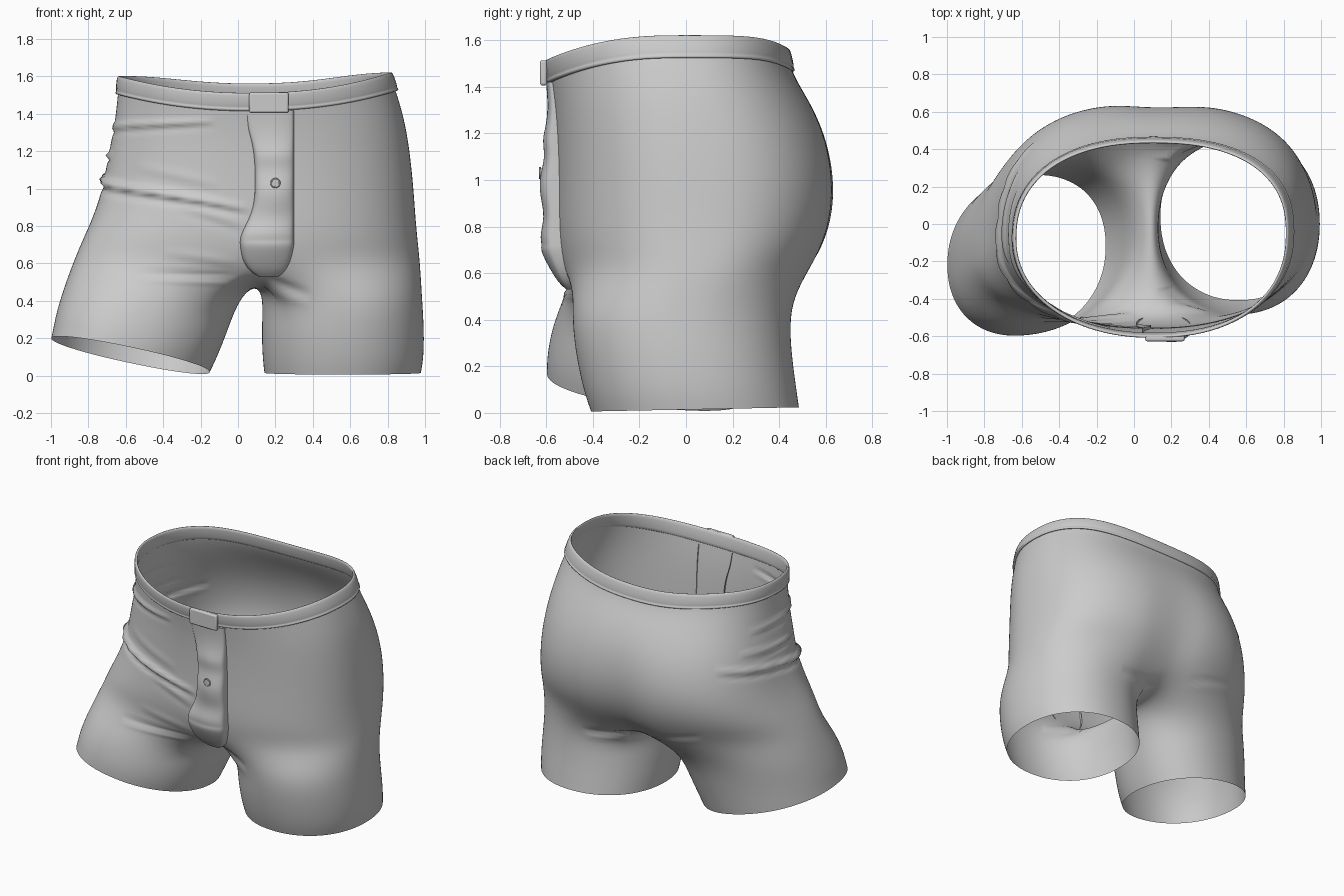
import bpy
from math import sin, cos, pi, radians, atan2, exp, hypot, degrees

if "Cube" in bpy.data.objects:
    bpy.data.objects.remove(bpy.data.objects["Cube"])

N, K = 48, 11          # torso ring points, crotch strip points


def finish(ob, levels=0, angle=40):
    bpy.ops.object.select_all(action='DESELECT')
    ob.select_set(True)
    bpy.context.view_layer.objects.active = ob
    if levels:
        m = ob.modifiers.new("Smooth", 'SUBSURF')
        m.levels = m.render_levels = levels
        bpy.ops.object.modifier_apply(modifier=m.name)
    bpy.ops.object.shade_smooth_by_angle(angle=radians(angle))
    return ob


def make(name, verts, faces):
    me = bpy.data.meshes.new(name)
    me.from_pydata(verts, [], faces)
    ob = bpy.data.objects.new(name, me)
    bpy.context.collection.objects.link(ob)
    return ob


def spow(v, n):
    return (1 if v >= 0 else -1) * abs(v) ** (2 / n)


def bridge(a, b):
    n = len(a)
    return [(a[j], b[j], b[(j + 1) % n], a[(j + 1) % n]) for j in range(n)]


# Torso levels: z, rim wave, left, right, front, back, side y left/right,
# fullness front-left / back-left / back-right, cleft
TORSO = [
    (1.60, 1, -.635, .815, -.60, .435, -.08, -.05, 2.1, 2.3, 2.4, 0),
    (1.50, 1, -.645, .85, -.585, .458, -.08, -.04, 2.1, 2.3, 2.4, 0),
    (1.35, .5, -.66, .895, -.57, .54, -.08, -.02, 2.1, 2.35, 2.4, 0),
    (1.18, .2, -.695, .922, -.56, .615, -.08, 0, 2.15, 2.5, 2.5, .01),
    (1.00, 0, -.725, .94, -.555, .65, -.08, .02, 2.2, 2.6, 2.55, .025),
    (.85, 0, -.775, .95, -.555, .645, -.09, .03, 2.4, 2.5, 2.55, .035),
    (.72, 0, -.835, .962, -.55, .61, -.10, .04, 2.6, 2.25, 2.5, .045),
    (.60, 0, -.885, .975, -.525, .545, -.11, .04, 2.8, 2.0, 2.4, .055)]


def torso_ring(row, out=0.0):
    z, w, xl, xr, yf, yb, cl, cr, nf, nl, nr, cleft = row
    pts = []
    for j in range(N):
        t = -pi / 2 + 2 * pi * j / N
        c, s = cos(t), sin(t)
        right = c >= 0
        n = (nr if right else nl) if s > 0 else (2.25 if right else nf)
        x = .1 + (xr + out - .1 if right else .1 - xl + out) * spow(c, n)
        cy = cr if right else cl
        y = cy + (yb + out - cy if s > 0 else cy - yf + out) * spow(s, n)
        if s > 0:
            y -= cleft * exp(-((x - .14) / .17) ** 2)
        wave = .01 * c - .10 * max(0, -s) ** 2 - .05 * max(0, s) ** 5
        pts.append((x, y, z + w * wave))
    return pts


# Leg levels: z, left, right, front, back, tilt along x, tilt along y, shear
LEFT = [(.43, -.94, .005, -.55, .35, -.04, 0, .14),
        (.27, -.975, -.065, -.585, .30, -.12, -.05, .13),
        (.17, -.99, -.115, -.595, .275, -.17, -.08, .12),
        (.11, -1.0, -.15, -.595, .26, -.20, -.10, .12)]
RIGHT = [(.43, .135, .985, -.495, .445, 0, 0, 0),
         (.25, .125, .997, -.475, .455, 0, .01, 0),
         (.10, .13, .995, -.44, .475, 0, .02, 0),
         (.015, .14, .98, -.41, .487, 0, .02, 0)]


def leg_ring(row, turn):
    z, xl, xr, yf, yb, tx, ty, sh = row
    cx, cy, rx, ry = (xl + xr) / 2, (yf + yb) / 2, (xr - xl) / 2, (yb - yf) / 2
    angs = [-130 + 260 * j / (N // 2) for j in range(N // 2 + 1)]
    angs += [130 + 100 * k / (K + 1) for k in range(1, K + 1)]
    pts = []
    for a in angs:
        a = radians(a + turn)
        dx, dy = rx * spow(cos(a), 2.15), ry * spow(sin(a), 2.15)
        dy += sh * dx
        pts.append((cx + dx, cy + dy, z + tx * dx + ty * dy))
    return pts


# Body: torso rings, crotch strip, two legs
verts, faces = [], []


def add(pts):
    i = len(verts)
    verts.extend(pts)
    return list(range(i, i + len(pts)))


prev = None
for row in TORSO:
    ring = add(torso_ring(row))
    if prev:
        faces += bridge(prev, ring)
    prev = ring
split = prev
F, B = verts[split[0]], verts[split[N // 2]]
strip = add([(F[0] + (.09 - F[0]) * sin(pi * k / (K + 1)),
              F[1] + (B[1] - F[1]) * k / (K + 1),
              .487 + .113 * abs(2 * k / (K + 1) - 1) ** 4) for k in range(1, K + 1)])
loops = [(split[:N // 2 + 1] + strip[::-1], RIGHT, 0),
         (split[N // 2:] + split[:1] + strip, LEFT, 180)]
for prev, rows, turn in loops:
    for row in rows:
        ring = add(leg_ring(row, turn))
        faces += bridge(prev, ring)
        prev = ring
body = finish(make("shorts_body", verts, faces), 3, 60)

# Cloth folds: angle from front toward the left hip, height, at both ends; size, width
FOLDS = [(105, 1.32, 22, 1.36, .015, .016), (125, 1.12, 4, .89, .03, .018),
         (112, 1.19, 75, 1.175, .022, .012), (52, .545, 14, .53, -.016, .014),
         (60, 1.12, 20, 1.02, .005, .025), (40, .92, 6, .80, .006, .025),
         (45, .66, 10, .60, .005, .025), (130, .66, 160, .56, -.006, .02),
         (-4, .53, -32, .43, -.012, .025), (-178, .48, -140, .45, -.014, .02)]
moves = []
for v in body.data.vertices:
    x, y, z = v.co
    if hypot(x - .1, y) < .35:
        continue
    phi = degrees(atan2(.1 - x, -y))
    total = 0
    for a0, z0, a1, z1, amp, w in FOLDS:
        s = (phi - a0) / (a1 - a0)
        if 0 < s < 1:
            d = (z - z0 - (z1 - z0) * s) / w
            if abs(d) < 5:
                total += amp * sin(pi * s) ** .6 * (exp(-d * d) - .5 * exp(-(d + 1.7) ** 2))
    if total:
        moves.append((v, v.normal * total))
for v, d in moves:
    v.co += d

# Waistband: closed profile (drop, outward) swept round the rim
PROFILE = [(0, 0), (0, .008), (.008, .014), (.07, .014), (.079, .008), (.086, .014),
           (.096, .011), (.1, 0), (.09, -.007), (.01, -.007)]
verts, faces, rings = [], [], []
for drop, out in PROFILE:
    f = drop / .1
    row = [a + (b - a) * f for a, b in zip(TORSO[0], TORSO[1])]
    row[0] = 1.612 - drop
    rings.append(add(torso_ring(row, out)))
for a, b in zip(rings, rings[1:] + rings[:1]):
    faces += bridge(a, b)
finish(make("waistband", verts, faces), 1, 50)

# Fly placket: z, left edge, right edge, front y, body y behind it
FLY = [(1.42, .04, .30, -.602, -.58), (1.33, .045, .30, -.594, -.568),
       (1.24, .075, .30, -.600, -.562), (1.17, .085, .30, -.622, -.558),
       (1.10, .09, .30, -.604, -.555), (1.0, .09, .30, -.636, -.554),
       (.92, .085, .30, -.626, -.554), (.84, .06, .30, -.608, -.554),
       (.76, .015, .30, -.632, -.55), (.72, .01, .30, -.620, -.547),
       (.70, .01, .30, -.630, -.544), (.62, .02, .285, -.588, -.525),
       (.56, .06, .255, -.550, -.512), (.53, .11, .215, -.515, -.505)]
ACROSS = [(0, 0), (.02, .55), (.10, .75), (.3, .92), (.55, 1), (.8, .9), (.95, .7), (.985, .5), (1, 0)]
verts, faces = [], []
for z, xl, xr, y, base in FLY:
    back = base + .014
    add([(xl + (xr - xl) * u, back + (y - back) * h, z) for u, h in ACROSS])
w = len(ACROSS)
for r in range(len(FLY) - 1):
    for c in range(w - 1):
        i = r * w + c
        faces.append((i, i + w, i + w + 1, i + 1))
finish(make("fly_placket", verts, faces), 2, 60)

# Waistband closing tab
bpy.ops.mesh.primitive_cube_add(size=1, location=(.165, -.612, 1.46))
tab = bpy.context.object
tab.name = "waist_tab"
tab.scale = (.21, .03, .108)
bpy.ops.object.transform_apply(location=False, rotation=False)
m = tab.modifiers.new("Bevel", 'BEVEL')
m.width, m.segments = .01, 3
finish(tab)

# Fly button: disc with raised rim
bpy.ops.mesh.primitive_cylinder_add(vertices=24, radius=.02, depth=.012,
                                    location=(.2, -.624, 1.03), rotation=(pi / 2, 0, 0))
bpy.context.object.name = "fly_button"
finish(bpy.context.object)
bpy.ops.mesh.primitive_torus_add(major_radius=.022, minor_radius=.005, major_segments=24,
                                 minor_segments=8, location=(.2, -.627, 1.03), rotation=(pi / 2, 0, 0))
bpy.context.object.name = "button_rim"
finish(bpy.context.object)
